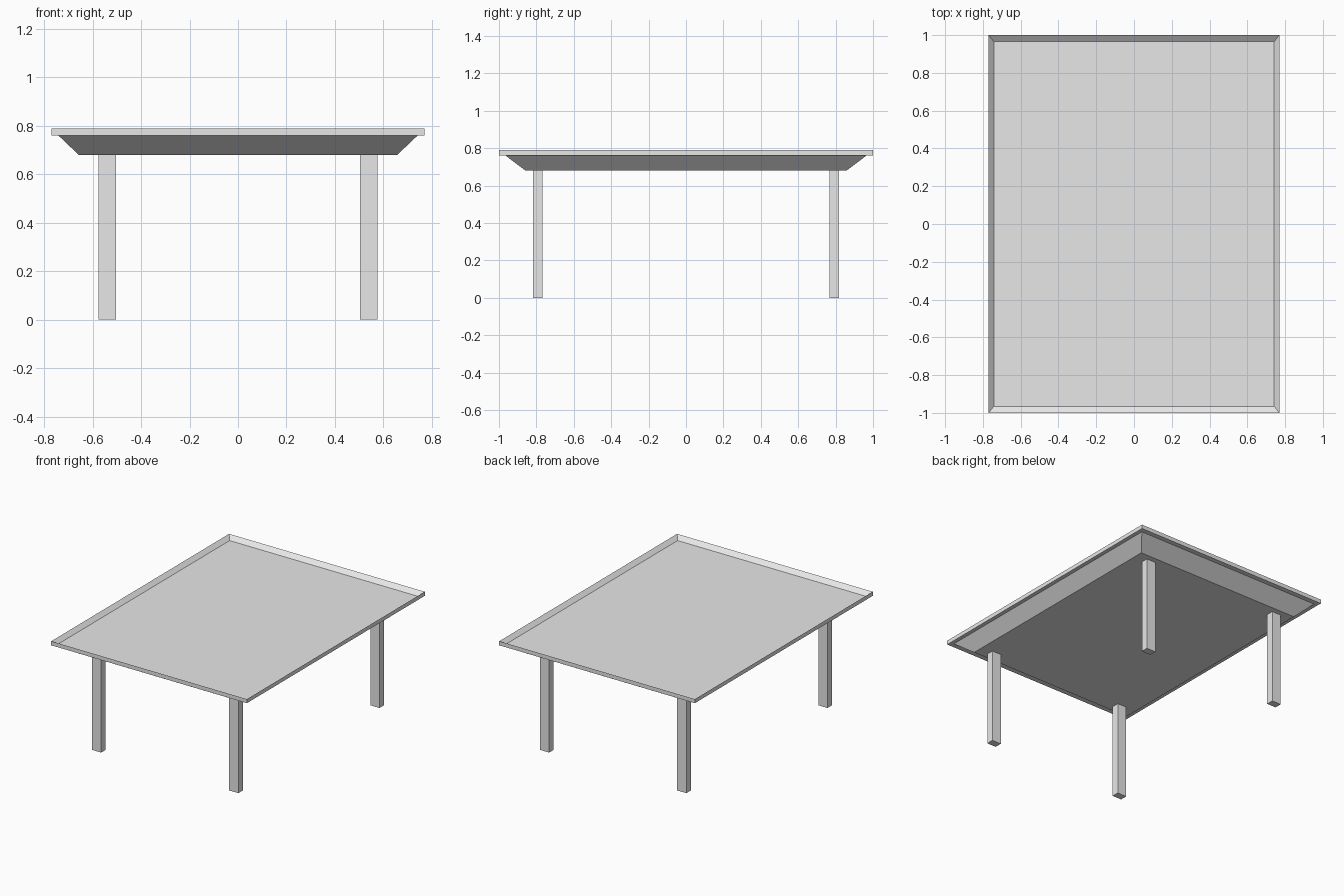
import bpy
import bmesh

if "Cube" in bpy.data.objects:
    bpy.data.objects.remove(bpy.data.objects["Cube"], do_unlink=True)

# Single flat colour
grey = bpy.data.materials.new("light_grey")
grey.use_nodes = True
colour = (0.8, 0.8, 0.8, 1)
grey.diffuse_color = colour
grey.node_tree.nodes["Principled BSDF"].inputs["Base Color"].default_value = colour


def loft(name, rings, location=(0, 0, 0)):
    """Closed solid through rectangular rings (half x, half y, z)."""
    bm = bmesh.new()
    loops = [[bm.verts.new((sx * hx, sy * hy, z))
              for sx, sy in ((-1, -1), (1, -1), (1, 1), (-1, 1))]
             for hx, hy, z in rings]
    for a, b in zip(loops, loops[1:]):
        for i in range(4):
            j = (i + 1) % 4
            bm.faces.new((a[i], a[j], b[j], b[i]))
    bm.faces.new(loops[0])
    bm.faces.new(loops[-1])
    bmesh.ops.recalc_face_normals(bm, faces=bm.faces)
    mesh = bpy.data.meshes.new(name)
    bm.to_mesh(mesh)
    bm.free()
    mesh.materials.append(grey)
    obj = bpy.data.objects.new(name, mesh)
    obj.location = location
    bpy.context.collection.objects.link(obj)
    return obj


# Table top: tapered underside, ledge, sharp raised rim, sunken surface
loft("table_top", [
    (0.657, 0.858, 0.68),
    (0.742, 0.965, 0.761),
    (0.77, 1.0, 0.761),
    (0.77, 1.0, 0.79),
    (0.742, 0.965, 0.763),
])

# Four legs
for side, sx in (("right", -1), ("left", 1)):
    for end, sy in (("front", -1), ("back", 1)):
        loft(f"{end}_{side}_leg",
             [(0.036, 0.026, 0), (0.036, 0.026, 0.68)],
             (sx * 0.54, sy * 0.793, 0))
